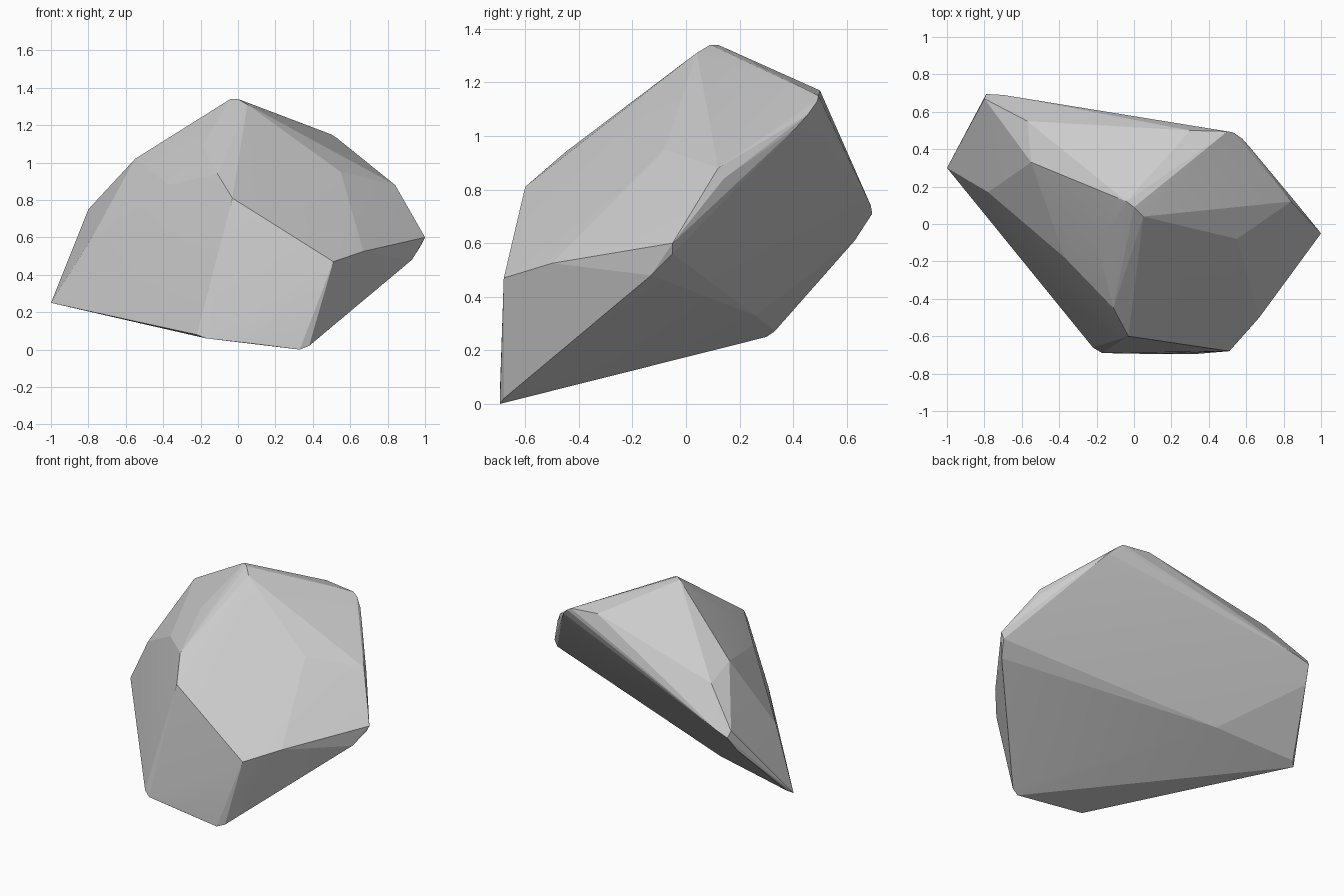
import bpy, bmesh

if "Cube" in bpy.data.objects:
    bpy.data.objects.remove(bpy.data.objects["Cube"])

# Corner points of the chipped rock, grouped by region
crown = [(-.04, .12, 1.34), (0, .09, 1.34), (.05, .04, 1.31), (.3, .5, 1.17), (.5, .495, 1.15),
         (.53, .49, 1.13), (.58, .455, 1.08), (.62, .41, 1.03), (.84, .12, .88),
         (.845, .14, .84), (.55, -.08, .95)]
right_tip = [(1, -.05, .6), (.98, -.05, .56), (.93, -.13, .48), (.67, -.5, .525)]
front = [(.51, -.68, .47), (-.03, -.6, .81), (-.11, -.45, .94), (-.19, -.12, 1.09)]
base = [(.33, -.695, 0), (.38, -.68, .02), (.1, -.695, .03), (-.17, -.69, .06),
        (-.22, -.66, .08), (-.43, .26, .33)]
left_side = [(-1, .3, .25), (-.97, .33, .27), (-.78, .17, .6),
             (-.27, -.48, .46), (-.37, -.18, .88), (-.55, .33, 1.02),
             (-.57, .55, .96), (-.8, .67, .75), (-.79, .695, .71),
             (-.7, .69, .74), (-.82, .63, .61)]

# Wrap the points in a convex shell
bm = bmesh.new()
for p in crown + right_tip + front + base + left_side:
    bm.verts.new(p)
bmesh.ops.convex_hull(bm, input=bm.verts)
loose = [v for v in bm.verts if not v.link_faces]
bmesh.ops.delete(bm, geom=loose, context='VERTS')
bmesh.ops.recalc_face_normals(bm, faces=bm.faces)

mesh = bpy.data.meshes.new("rock")
bm.to_mesh(mesh)
bm.free()
rock = bpy.data.objects.new("rock", mesh)
bpy.context.collection.objects.link(rock)

# Soften only the shallow creases, keep chipped edges sharp
bpy.context.view_layer.objects.active = rock
rock.select_set(True)
bpy.ops.object.shade_smooth_by_angle(angle=0.12)
